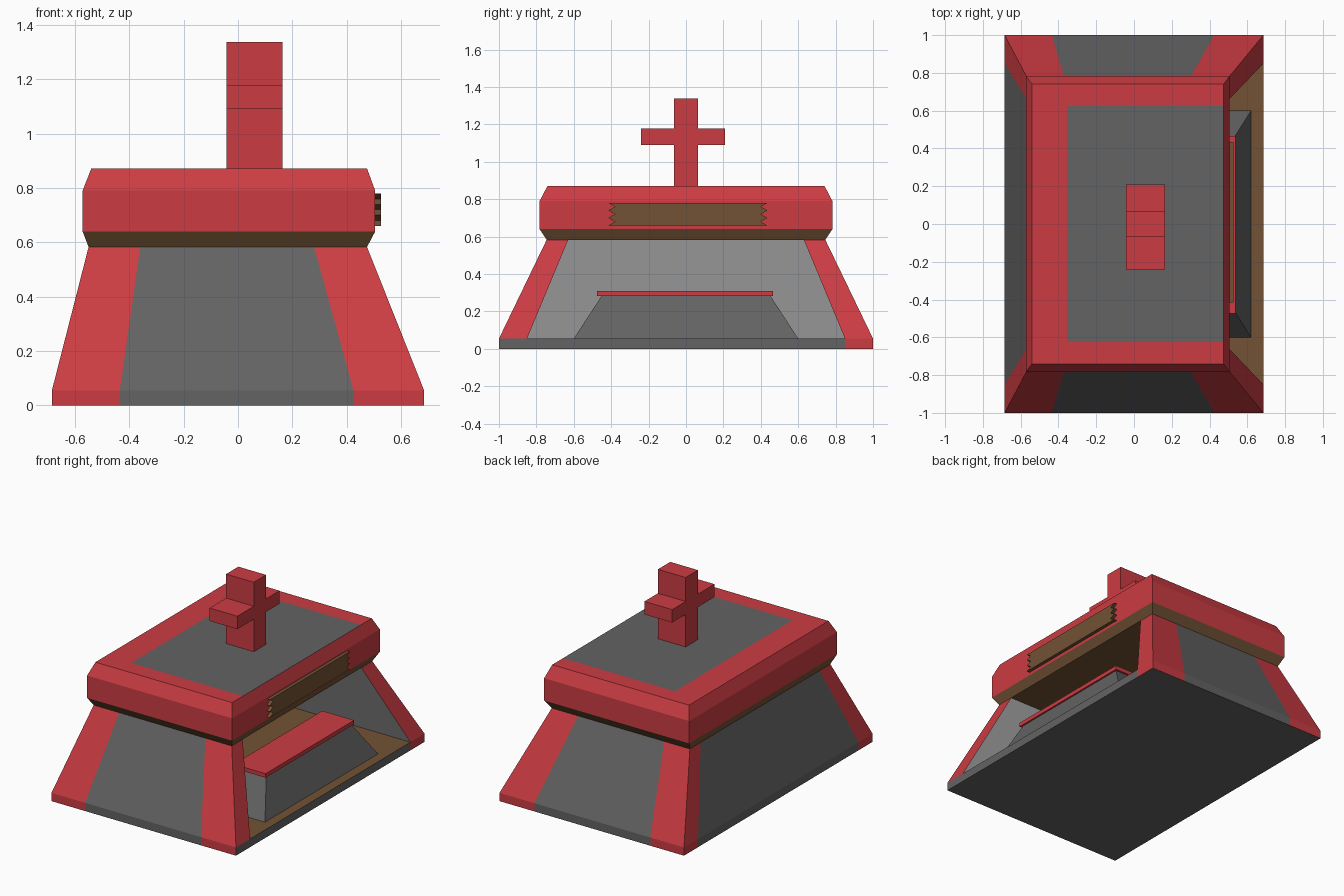
import bpy

if "Cube" in bpy.data.objects:
    bpy.data.objects.remove(bpy.data.objects["Cube"])


def material(name, r, g, b):
    m = bpy.data.materials.new(name)
    m.diffuse_color = (r, g, b, 1)
    m.use_nodes = True
    m.node_tree.nodes["Principled BSDF"].inputs["Base Color"].default_value = m.diffuse_color
    return m


RED = material("red", 0.60, 0.045, 0.055)
DARK = material("dark_grey", 0.125, 0.125, 0.125)
BROWN = material("brown", 0.17, 0.085, 0.035)
PALE = material("pale_grey", 0.40, 0.40, 0.40)
MATS = [RED, DARK, BROWN, PALE]


def build(name, verts, faces):
    """Make a mesh object; faces is a list of (vertex indices, material)."""
    me = bpy.data.meshes.new(name)
    me.from_pydata(verts, [], [f for f, _ in faces])
    for m in MATS:
        me.materials.append(m)
    for poly, (_, m) in zip(me.polygons, faces):
        poly.material_index = MATS.index(m)
    ob = bpy.data.objects.new(name, me)
    bpy.context.collection.objects.link(ob)
    return ob


def band(level, n, mats):
    """Side faces between ring `level` and the one above; None leaves a gap."""
    a, b = level * n, (level + 1) * n
    return [((a + i, a + (i + 1) % n, b + (i + 1) % n, b + i), mats[i])
            for i in range(n) if mats[i]]


def prism_x(name, outline, x0, x1, mat):
    """Extrude a y-z outline (counterclockwise seen from +x) along x."""
    n = len(outline)
    verts = [(x, y, z) for x in (x1, x0) for y, z in outline]
    faces = [(tuple(range(n)), mat), (tuple(range(2 * n - 1, n - 1, -1)), mat)]
    faces += [((i, i + n, (i + 1) % n + n, (i + 1) % n), mat) for i in range(n)]
    return build(name, verts, faces)


# Sloping walls with red corner posts, open on the right side
def wall_ring(z, x0, x1, y, px0, px1, py):
    return [(x0, -y, z), (px0, -y, z), (px1, -y, z), (x1, -y, z),
            (x1, -py, z), (x1, py, z), (x1, y, z), (px1, y, z),
            (px0, y, z), (x0, y, z), (x0, py, z), (x0, -py, z)]


verts = (wall_ring(0, -0.685, 0.685, 1, -0.435, 0.425, 0.85)
         + wall_ring(0.055, -0.685, 0.685, 1, -0.435, 0.425, 0.85)
         + wall_ring(0.583, -0.55, 0.475, 0.745, -0.36, 0.28, 0.63))
side = [DARK if i % 3 == 1 else RED for i in range(12)]
plinth = side.copy()
plinth[3] = DARK
opened = side.copy()
opened[4] = None
faces = band(0, 12, plinth) + band(1, 12, opened)
faces.append((tuple(range(11, -1, -1)), DARK))
# Room behind the opening: floor, two end walls and rear wall
verts += [(-0.60, -0.85, 0.055), (-0.60, 0.85, 0.055),
          (-0.47, -0.63, 0.583), (-0.47, 0.63, 0.583)]
faces += [((16, 17, 37, 36), BROWN), ((16, 36, 38, 28), PALE),
          ((17, 29, 39, 37), PALE), ((36, 37, 39, 38), PALE)]
build("walls", verts, faces)


# Roof slab with chamfered edges and an inset grey top
def roof_ring(z, x0, x1, y):
    return [(x0, -y, z), (x1, -y, z), (x1, -0.625, z),
            (x1, 0.625, z), (x1, y, z), (x0, y, z)]


verts = (roof_ring(0.583, -0.55, 0.475, 0.745)
         + roof_ring(0.64, -0.572, 0.505, 0.783)
         + roof_ring(0.79, -0.572, 0.505, 0.783)
         + roof_ring(0.872, -0.54, 0.475, 0.74)
         + [(-0.355, -0.625, 0.872), (-0.355, 0.625, 0.872)])
faces = band(0, 6, [BROWN] * 6) + band(1, 6, [RED] * 6) + band(2, 6, [RED] * 6)
faces += [((5, 4, 3, 2, 1, 0), BROWN), ((18, 19, 20, 24), RED),
          ((25, 21, 22, 23), RED), ((18, 24, 25, 23), RED),
          ((24, 20, 21, 25), DARK)]
build("roof", verts, faces)

# Cross on the roof
w, a0, a1, z0, z1 = 0.065, -0.24, 0.208, 1.09, 1.177
prism_x("roof_cross",
        [(-w, 0.87), (w, 0.87), (w, z0), (a1, z0), (a1, z1), (w, z1),
         (w, 1.338), (-w, 1.338), (-w, z1), (a0, z1), (a0, z0), (-w, z0)],
        -0.043, 0.163, RED)

# Sign board with zigzag ends
teeth = [(0.425 - 0.035 * (i % 2), 0.66 + 0.02 * i) for i in range(7)]
ends = [(0.01 + s * (y - 0.0), z) for s, pts in ((1, teeth), (-1, teeth[::-1]))
        for y, z in pts]
prism_x("sign_board", ends, 0.50, 0.527, BROWN)

# Tapered counter with a red top
verts = [(x, s * y, z) for z, xa, xb, y in ((0.055, 0.22, 0.62, 0.6),
                                            (0.285, 0.31, 0.525, 0.45))
         for x, s in ((xa, -1), (xb, -1), (xb, 1), (xa, 1))
         ]
verts = [tuple(v) for v in verts]
build("counter_body", verts,
      band(0, 4, [DARK] * 4) + [((3, 2, 1, 0), DARK), ((4, 5, 6, 7), DARK)])
prism_x("counter_top", [(-0.475, 0.283), (0.465, 0.283),
                        (0.465, 0.31), (-0.475, 0.31)], 0.30, 0.537, RED)
